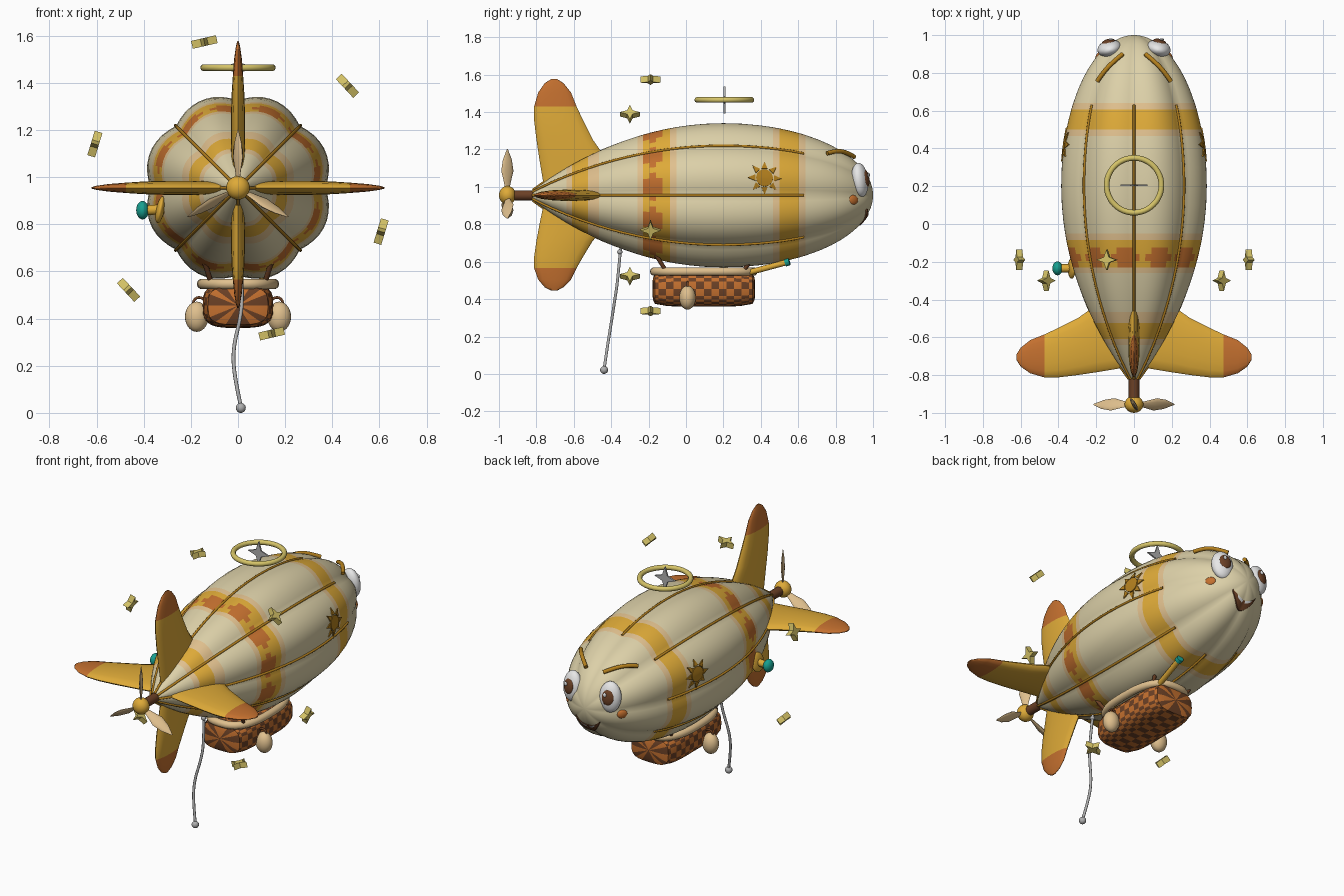
import bpy, bmesh
from math import sin, cos, pi, radians, hypot, atan2, sqrt
from mathutils import Vector as V

if "Cube" in bpy.data.objects:
    bpy.data.objects.remove(bpy.data.objects["Cube"])

AXIS = 0.955  # height of the hull axis


def material(name, code):
    def lin(c):
        return c / 12.92 if c < 0.04 else ((c + 0.055) / 1.055) ** 2.4
    col = [lin(int(code[i:i + 2], 16) / 255) for i in (0, 2, 4)] + [1]
    m = bpy.data.materials.new(name)
    m.use_nodes = True
    m.diffuse_color = col
    m.node_tree.nodes["Principled BSDF"].inputs["Base Color"].default_value = col
    return m


cream = material("cream canvas", "DCD0A8")
yellow = material("warm yellow", "DEAA38")
peach = material("pale peach", "E0C08E")
orange = material("burnt orange", "C4702F")
brown = material("dark brown", "6B4025")
mustard = material("mustard trim", "B4801E")
white = material("white", "F0F0F0")
grey = material("metal grey", "B0B0B0")
teal = material("teal", "18A090")
gold = material("pale gold", "D6C468")


def loft(name, rings, mats, rule=lambda i, k: 0, angle=40):
    """Skin a list of closed rings, cap both ends, colour by span and column."""
    bm = bmesh.new()
    rows = [[bm.verts.new(p) for p in ring] for ring in rings]
    n = len(rows[0])
    for i in range(len(rows) - 1):
        for k in range(n):
            j = (k + 1) % n
            f = bm.faces.new((rows[i][k], rows[i][j], rows[i + 1][j], rows[i + 1][k]))
            f.material_index = rule(i, k)
    bm.faces.new(rows[0]).material_index = rule(0, 0)
    bm.faces.new(rows[-1]).material_index = rule(len(rows) - 2, 0)
    bmesh.ops.recalc_face_normals(bm, faces=bm.faces)
    me = bpy.data.meshes.new(name)
    bm.to_mesh(me)
    bm.free()
    for m in mats:
        me.materials.append(m)
    me.shade_smooth()
    me.set_sharp_from_angle(angle=radians(angle))
    ob = bpy.data.objects.new(name, me)
    bpy.context.collection.objects.link(ob)
    return ob


def ball(name, loc, size, mat, rot=(0, 0, 0)):
    rings = [[V((sin(a) * cos(b), sin(a) * sin(b), cos(a))) * V((1, 1, 1)).x
              for b in [2 * pi * k / 24 for k in range(24)]]
             for a in [0.02 + (pi - 0.04) * i / 14 for i in range(15)]]
    ob = loft(name, rings, [mat])
    ob.location, ob.scale, ob.rotation_euler = loc, size, rot
    return ob


def tube(name, pts, radius, mat, cyclic=False, smooth=False):
    cu = bpy.data.curves.new(name, "CURVE")
    cu.dimensions = "3D"
    cu.bevel_depth, cu.bevel_resolution, cu.use_fill_caps = radius, 3, True
    sp = cu.splines.new("NURBS" if smooth else "POLY")
    sp.points.add(len(pts) - 1)
    for p, co in zip(sp.points, pts):
        p.co = (*co, 1)
    sp.use_cyclic_u = cyclic
    if smooth:
        sp.use_endpoint_u, sp.order_u = True, 3
    sp.use_smooth = True
    cu.materials.append(mat)
    bpy.context.collection.objects.link(bpy.data.objects.new(name, cu))


def star(name, loc, u, v, outer, inner, thick, mat):
    """Four-pointed plate star in the u-v plane."""
    n = u.cross(v)
    flat = [(u * cos(k * pi / 4) + v * sin(k * pi / 4)) * (inner if k % 2 else outer)
            for k in range(8)]
    loft(name, [[V(loc) + p + n * h for p in flat] for h in (-thick, thick)], [mat], angle=20)


# --- hull surface -------------------------------------------------------
def lobe(th):
    return 0.96 + 0.08 * abs(sin(4 * th))


def radius(y):
    if y > 0.2:
        return 0.387 * sqrt(max(0, 1 - ((y - 0.2) / 0.8) ** 2))
    return 0.387 * (1 - ((0.2 - y) / 1.05) ** 2) ** 0.95


def hull_point(y, th, off=0.0):
    r = radius(y) * lobe(th) + off
    return V((r * cos(th), y, AXIS + r * sin(th)))


def nose_point(x, z, off):
    r = hypot(x, z - AXIS) / (0.387 * lobe(atan2(z - AXIS, x)))
    return V((x, 0.2 + 0.8 * sqrt(1 - r * r) + off, z))


# hull with painted bands
COLS = 72
bands = [(-0.64, -0.61, 2), (-0.61, -0.525, 1), (-0.525, -0.465, 2), (-0.26, -0.23, 2),
         (-0.23, -0.085, 1), (-0.085, -0.05, 2), (0.465, 0.5, 2), (0.5, 0.605, 1), (0.605, 0.64, 2)]
motif = [-0.23, -0.195, -0.16, -0.125]
ys = {e for b in bands for e in b[:2]} | set(motif)
ys |= {-0.84, -0.8, -0.72, -0.57, -0.4, -0.33, 0.02, 0.1, 0.2, 0.3, 0.4, 0.55}
ys |= {0.2 + 0.8 * sin(radians(a)) for a in (40, 46, 52, 58, 64, 70, 75, 80, 84, 87, 89.5)}
ys = sorted(ys)


def hull_colour(i, k):
    mid = (ys[i] + ys[i + 1]) / 2
    if motif[0] < mid < motif[3]:
        c = (k + 1) % 6
        wide = motif[1] < mid < motif[2]
        if c < 5 if wide else 1 <= c <= 3:
            return 3
    return next((m for lo, hi, m in bands if lo < mid < hi), 0)


loft("hull", [[hull_point(y, 2 * pi * k / COLS) for k in range(COLS)] for y in ys],
     [cream, yellow, peach, orange], hull_colour, 60)
for k in range(8):
    tube("hull_seam", [hull_point(-0.82 + 1.45 * i / 30, k * pi / 4, 0.003) for i in range(31)],
         0.007, mustard)

# tail fins: distance from axis, rear y, front y, half thickness
stations = [(0.05, -0.76, -0.42, 0.028), (0.2, -0.785, -0.43, 0.03), (0.3, -0.8, -0.5, 0.03),
            (0.4, -0.812, -0.55, 0.027), (0.475, -0.812, -0.585, 0.022),
            (0.55, -0.79, -0.615, 0.016), (0.6, -0.755, -0.655, 0.009), (0.622, -0.72, -0.69, 0.003)]
for name, deg, size in (("left_fin", 0, 1), ("top_fin", 90, 1), ("right_fin", 180, 1), ("bottom_fin", 270, 0.82)):
    a = radians(deg)
    out, side = V((cos(a), 0, sin(a))), V((-sin(a), 0, cos(a)))
    rings = [[V((0, (y0 + y1) / 2, AXIS)) + out * r * size + side * t * sin(b)
              + V((0, (y1 - y0) / 2 * cos(b), 0)) for b in [2 * pi * k / 16 for k in range(16)]]
             for r, y0, y1, t in stations]
    loft(name, rings, [yellow, orange], lambda i, k: int(i >= 4), 60)

# propeller
tube("propeller_shaft", [(0, -0.94, AXIS), (0, -0.8, AXIS)], 0.028, brown)
ball("propeller_hub", (0, -0.955, AXIS), (0.05, 0.045, 0.05), yellow)
for deg in (90, 210, 330):
    a = radians(deg)
    out, side = V((cos(a), 0, sin(a))), V((-sin(a), 0, cos(a)))
    wide, thin = side * 0.5 + V((0, 0.86, 0)), side * 0.86 - V((0, 0.5, 0))
    rings = [[V((0, -0.955, AXIS)) + out * r + wide * w * cos(b) + thin * w * 0.3 * sin(b)
              for b in [2 * pi * k / 12 for k in range(12)]]
             for r, w in ((0.03, 0.012), (0.08, 0.024), (0.13, 0.038), (0.19, 0.028), (0.247, 0.003))]
    loft("propeller_blade", rings, [peach], angle=60)


# gondola with checked weave
def squircle(b, p=0.6):
    return [(1 if f > 0 else -1) * abs(f) ** p for f in (cos(b), sin(b))]


spans = [(-1, 0.03), (-0.99, 0.6), (-0.95, 0.85)]
spans += [(-0.88 + 1.76 * i / 12, 1 - 0.12 * (abs(i - 6) / 6) ** 6) for i in range(13)]
spans += [(-t, s) for t, s in reversed(spans[:3])]
rings = []
for t, s in spans:
    sec = [squircle(2 * pi * k / 28) for k in range(28)]
    rings.append([V((0.15 * s * x, 0.095 + 0.275 * t, 0.455 + 0.095 * s * z)) for x, z in sec])
last = len(spans) - 3
loft("gondola", rings, [brown, orange],
     lambda i, k: (i + k) % 2 if 1 < i < last else (k // 2) % 2, 50)
rim = [squircle(2 * pi * k / 40, 0.75) for k in range(40)]
tube("gondola_rim", [(0.152 * x, 0.095 + 0.265 * y, 0.547) for x, y in rim], 0.023, peach, True)

# struts, ballast bags and their loops
for s in (-1, 1):
    tube("rear_strut", [(s * 0.11, -0.1, 0.54), (s * 0.145, -0.17, 0.65)], 0.011, brown)
    tube("front_strut", [(s * 0.11, 0.3, 0.54), (s * 0.145, 0.37, 0.64)], 0.011, brown)
    ball("ballast_bag", (s * 0.175, 0.008, 0.408), (0.05, 0.044, 0.064), peach)
    tube("bag_loop", [(s * (0.165 + 0.025 * cos(b)), 0.008, 0.465 + 0.025 * sin(b))
                      for b in [2 * pi * k / 16 for k in range(16)]], 0.006, brown, True)

# spyglass
tube("spyglass_tube", [(0.09, 0.31, 0.535), (0.12, 0.54, 0.597)], 0.016, yellow)
tube("spyglass_lens", [(0.119, 0.53, 0.594), (0.122, 0.553, 0.601)], 0.021, teal)

# side valve
tube("valve_stem", [(-0.3, -0.235, 0.865), (-0.39, -0.235, 0.86)], 0.022, yellow)
ball("valve_flange", (-0.33, -0.235, 0.862), (0.018, 0.055, 0.058), yellow, (0, 0.2, 0))
ball("valve_knob", (-0.405, -0.235, 0.86), (0.027, 0.037, 0.039), teal)

# mooring line
tube("mooring_line", [(0.01, -0.35, 0.67), (0.02, -0.365, 0.5), (0.01, -0.38, 0.4), (-0.022, -0.4, 0.27),
                      (-0.015, -0.42, 0.15), (0.012, -0.437, 0.03)], 0.008, grey, smooth=True)
ball("line_anchor", (0.012, -0.438, 0.021), (0.021, 0.021, 0.021), grey)
ball("line_joint", (0.01, -0.354, 0.652), (0.014, 0.014, 0.014), grey)

# halo with its star, and the ring of floating stars
tube("halo", [(0.145 * cos(b), 0.205 + 0.145 * sin(b), 1.465)
              for b in [2 * pi * k / 48 for k in range(48)]], 0.015, gold, True)
star("halo_star", (0, 0.205, 1.465), V((1, 0, 0)), V((0, 0, 1)), 0.072, 0.026, 0.005, grey)
for k in range(6):
    a = radians(43 + 60 * k)
    out, side = V((cos(a), 0, sin(a))), V((-sin(a), 0, cos(a)))
    y = -0.3 if k in (0, 3) else -0.19
    star("floating_star", V((0, y, AXIS)) + out * 0.635, side, V((0, 1, 0)), 0.054, 0.02, 0.017, gold)

# sun emblems and face, mirrored
for s in (-1, 1):
    def on_side(dy, dz, off):
        th = radians(14) + dz / 0.385
        return hull_point(0.42 + dy, th if s > 0 else pi - th, off)
    turn = [2 * pi * k / 24 for k in range(24)]
    loft("sun_disc", [[on_side(r * cos(b), r * sin(b), h) for b in turn]
                      for r, h in ((0.045, -0.005), (0.045, 0.006), (0.025, 0.006), (0.002, 0.006))], [mustard])
    for k in range(8):
        c = k * pi / 4
        tri = [(0.052, c - 0.32), (0.09, c), (0.052, c + 0.32)]
        loft("sun_ray", [[on_side(r * cos(b), r * sin(b), h) for r, b in tri]
                         for h in (-0.004, 0.006)], [mustard])
    ball("eye", (s * 0.13, 0.93, 1.037), (0.065, 0.043, 0.092), white, (0.12, 0, -s * 0.25))
    ball("iris", (s * 0.135, 0.961, 1.045), (0.037, 0.018, 0.047), brown, (0.15, 0, -s * 0.25))
    ball("eye_glint", (s * 0.135 + 0.012, 0.977, 1.063), (0.011, 0.006, 0.013), white)
    ball("cheek", (s * 0.185, 0.892, 0.93), (0.014, 0.032, 0.026), orange, (0, 0, s * 0.6))
    tube("brow", [(s * 0.195, 0.755, 1.18), (s * 0.165, 0.8, 1.193), (s * 0.115, 0.855, 1.187),
                  (s * 0.06, 0.9, 1.16)], 0.012, mustard, smooth=True)

# smiling mouth with upper teeth
rings = []
for i in range(21):
    u = -0.97 + 1.94 * i / 20
    top, low = 0.84 + 0.045 * u * u, 0.793 + 0.09 * u * u
    mid = top + (low - top) * 0.3
    rings.append([nose_point(0.085 * u, z, h) for z, h in
                  ((top, 0.007), (mid, 0.007), (low, 0.007), (low, -0.01), (top, -0.01))])
loft("mouth", rings, [brown, white], lambda i, k: int(k == 0 and 4 <= i <= 15 and i not in (9, 10)))
